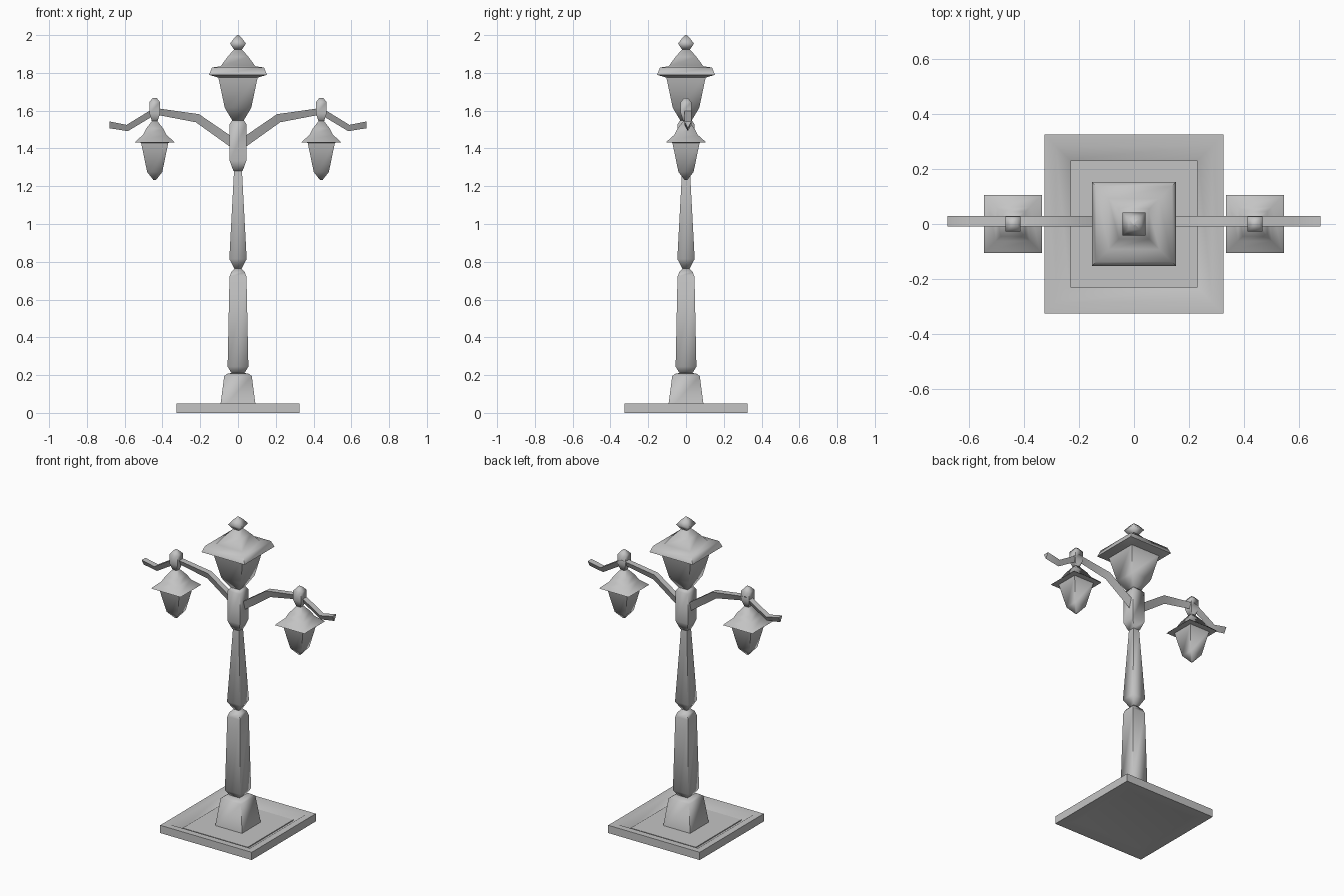
import bpy, bmesh, math
from mathutils import Vector

if "Cube" in bpy.data.objects:
    bpy.data.objects.remove(bpy.data.objects["Cube"])

grey = bpy.data.materials.new("cast iron grey")
grey.diffuse_color = (0.55, 0.55, 0.55, 1)
grey.use_nodes = True
grey.node_tree.nodes["Principled BSDF"].inputs["Base Color"].default_value = grey.diffuse_color


def finish(name, rings, angle=80):
    """Skin a list of closed rings, cap both ends and make an object."""
    bm = bmesh.new()
    loops = [[bm.verts.new(p) for p in ring] for ring in rings]
    n = len(loops[0])
    for a, b in zip(loops, loops[1:]):
        for i in range(n):
            j = (i + 1) % n
            bm.faces.new((a[i], a[j], b[j], b[i]))
    bm.faces.new(loops[0][::-1])
    bm.faces.new(loops[-1])
    bmesh.ops.recalc_face_normals(bm, faces=bm.faces)
    me = bpy.data.meshes.new(name)
    bm.to_mesh(me)
    bm.free()
    ob = bpy.data.objects.new(name, me)
    bpy.context.collection.objects.link(ob)
    me.materials.append(grey)
    bpy.ops.object.select_all(action='DESELECT')
    ob.select_set(True)
    bpy.context.view_layer.objects.active = ob
    bpy.ops.object.shade_smooth_by_angle(angle=math.radians(angle))
    return ob


def square_loft(name, profile, x=0.0, angle=80):
    """Square section swept up a (half width, height) profile."""
    corners = ((-1, -1), (1, -1), (1, 1), (-1, 1))
    return finish(name, [[(x + cx * w, cy * w, z) for cx, cy in corners]
                         for w, z in profile], angle)


# Base: raised rim sloping in to a sunken plate
square_loft("base_rim", [(0.24, 0.008), (0.28, 0.0), (0.326, 0.0),
                         (0.326, 0.05), (0.285, 0.05), (0.235, 0.016)])
square_loft("base_plate", [(0.232, 0.008), (0.232, 0.022)])

# Post: pedestal, two tapering shafts with pinched necks, collar
square_loft("pedestal", [(0.097, 0.01), (0.073, 0.195), (0.055, 0.208),
                         (0.028, 0.212)])
square_loft("lower_shaft", [(0.028, 0.20), (0.055, 0.245), (0.045, 0.72),
                            (0.036, 0.745), (0.017, 0.765)])
square_loft("upper_shaft", [(0.017, 0.76), (0.046, 0.815), (0.02, 1.30)])
square_loft("collar", [(0.024, 1.28), (0.044, 1.335), (0.044, 1.53),
                       (0.03, 1.55)])

# Main lantern on top of the post
square_loft("main_lantern_body", [(0.025, 1.54), (0.07, 1.615), (0.106, 1.785)])
square_loft("main_lantern_roof", [(0.105, 1.775), (0.153, 1.79), (0.138, 1.828),
                                  (0.092, 1.835), (0.055, 1.885), (0.02, 1.925)])
square_loft("main_lantern_finial", [(0.018, 1.92), (0.042, 1.955), (0.02, 1.985),
                                    (0.004, 2.0)])

# Arms and hanging lanterns, one per side
path = [(0.0, 1.41, 0.05), (0.215, 1.56, 0.046), (0.44, 1.597, 0.036),
        (0.587, 1.508, 0.034), (0.68, 1.525, 0.036)]
for side, s in (("left", -1), ("right", 1)):
    # Three-sided bar, flat on top, mitred at each bend
    rings = []
    for i, (x, z, h) in enumerate(path):
        p = Vector((x, z))
        a = Vector(path[max(i - 1, 0)][:2])
        b = Vector(path[min(i + 1, len(path) - 1)][:2])
        t = Vector((0, 0))
        if i > 0:
            t += (p - a).normalized()
        if i < len(path) - 1:
            t += (b - p).normalized()
        t.normalize()
        if i == len(path) - 1:
            t = Vector((1, 0))
        up = Vector((-t.y, t.x)) * h / 2
        rings.append([(s * (x + k * up.x), 0.01 + y, z + k * up.y)
                      for y, k in ((-0.019, 1), (0.019, 1), (0, -1))])
    finish(side + "_arm", rings)

    cx = s * 0.441
    square_loft(side + "_hanger", [(0.012, 1.535), (0.028, 1.585), (0.028, 1.645),
                                   (0.01, 1.668)], cx)
    square_loft(side + "_lantern_roof", [(0.072, 1.43), (0.105, 1.432), (0.098, 1.44),
                                         (0.062, 1.472), (0.045, 1.505),
                                         (0.012, 1.548)], cx)
    square_loft(side + "_lantern_body", [(0.006, 1.232), (0.04, 1.275),
                                         (0.073, 1.435)], cx)
